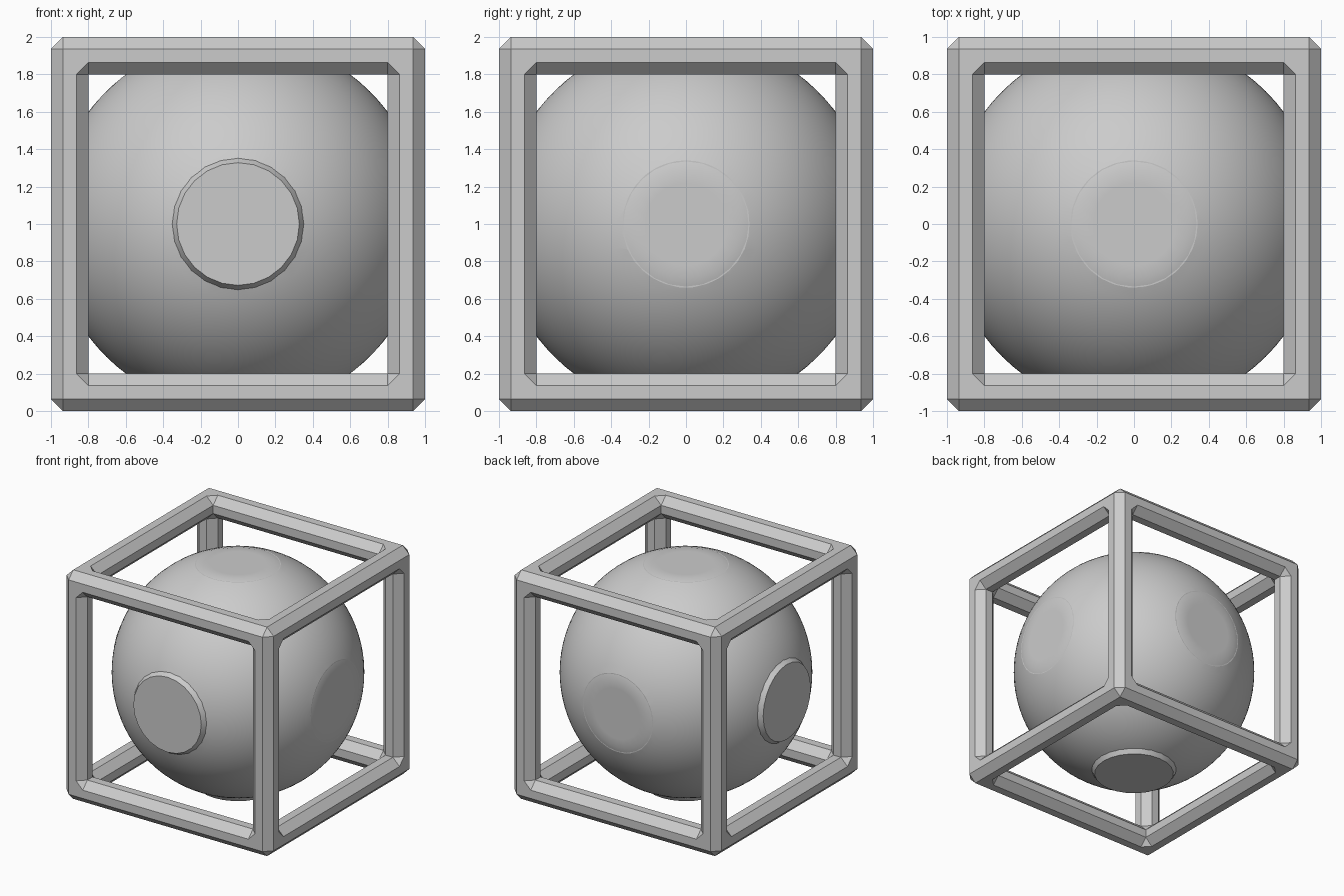
import bpy, bmesh, math
from mathutils import Vector, Matrix

if "Cube" in bpy.data.objects:
    bpy.data.objects.remove(bpy.data.objects["Cube"], do_unlink=True)

grey = bpy.data.materials.new("plain_grey")
grey.use_nodes = True
colour = (0.6, 0.6, 0.6, 1)
grey.diffuse_color = colour
grey.node_tree.nodes["Principled BSDF"].inputs["Base Color"].default_value = colour


def add_object(name, bm):
    bmesh.ops.recalc_face_normals(bm, faces=bm.faces[:])
    mesh = bpy.data.meshes.new(name)
    bm.to_mesh(mesh)
    bm.free()
    mesh.materials.append(grey)
    obj = bpy.data.objects.new(name, mesh)
    obj.location.z = 1
    bpy.context.collection.objects.link(obj)
    return obj


def smooth(obj, degrees):
    bpy.ops.object.select_all(action='DESELECT')
    obj.select_set(True)
    bpy.context.view_layer.objects.active = obj
    bpy.ops.object.shade_smooth_by_angle(angle=math.radians(degrees))


# Cube frame: one corner with three half bars, mirrored on all axes
IN, OUT, CUT = 0.8, 1.0, 0.064
lo, hi = IN + CUT, OUT - CUT
octagon = [(lo, IN), (hi, IN), (OUT, lo), (OUT, hi),
           (hi, OUT), (lo, OUT), (IN, hi), (IN, lo)]


def on_axis(u, v, axis, value):
    p = [u, v]
    p.insert(axis, value)
    return tuple(p)


points = set()
for axis in range(3):
    points.update(on_axis(u, v, axis, IN) for u, v in octagon)
    points.add(on_axis(hi, hi, axis, OUT))

bm = bmesh.new()
for p in sorted(points):
    bm.verts.new(p)
bmesh.ops.convex_hull(bm, input=bm.verts[:])
bmesh.ops.dissolve_limit(bm, angle_limit=0.01, verts=bm.verts[:], edges=bm.edges[:])

# Open the three inner ends first, then pull each rim to the middle plane
ends, rims = [], []
for axis in range(3):
    found = [f for f in bm.faces if all(abs(v.co[axis] - IN) < 1e-4 for v in f.verts)]
    edges = {e for f in found for e in f.edges}
    rims.append([e for e in edges if sum(f in found for f in e.link_faces) == 1])
    ends += found
bmesh.ops.delete(bm, geom=ends, context='FACES_ONLY')
for axis, rim in enumerate(rims):
    for e in rim:
        a, b = e.verts
        far = []
        for v in (b, a):
            co = v.co.copy()
            co[axis] = 0
            far.append(bm.verts.new(co))
        bm.faces.new([a, b] + far)
bmesh.ops.remove_doubles(bm, verts=bm.verts[:], dist=1e-4)
frame = add_object("cube_frame", bm)
mirror = frame.modifiers.new("mirror", 'MIRROR')
mirror.use_axis = (True, True, True)

# Ball with six flattened spots
directions = [Vector(d) for d in ((1, 0, 0), (0, 1, 0), (0, 0, 1),
                                  (-1, 0, 0), (0, -1, 0), (0, 0, -1))]
bm = bmesh.new()
bmesh.ops.create_icosphere(bm, subdivisions=5, radius=1)
for d in directions:
    bmesh.ops.bisect_plane(bm, geom=bm.verts[:] + bm.edges[:] + bm.faces[:],
                           plane_co=d * 0.94, plane_no=d, clear_outer=True)
    bmesh.ops.holes_fill(bm, edges=[e for e in bm.edges if e.is_boundary], sides=0)
smooth(add_object("ball", bm), 15)


# Round pads on the flattened spots: soft on the positive sides, raised on the others
def pad(name, d, base, top, low, high):
    bm = bmesh.new()
    place = d.to_track_quat('Z', 'Y').to_matrix().to_4x4()
    place = place @ Matrix.Translation((0, 0, (low + high) / 2))
    bmesh.ops.create_cone(bm, cap_ends=True, segments=24, radius1=base,
                          radius2=top, depth=high - low, matrix=place)
    cap = max(bm.faces, key=lambda f: f.calc_center_median().dot(d))
    bmesh.ops.inset_region(bm, faces=[cap], thickness=0.07)
    smooth(add_object(name, bm), 30)


names = ["left", "back", "top", "right", "front", "bottom"]
for name, d in zip(names, directions):
    if sum(d) > 0:
        pad(name + "_pad", d, 0.338, 0.29, 0.939, 0.953)
    else:
        pad(name + "_pad", d, 0.354, 0.328, 0.932, 0.975)
